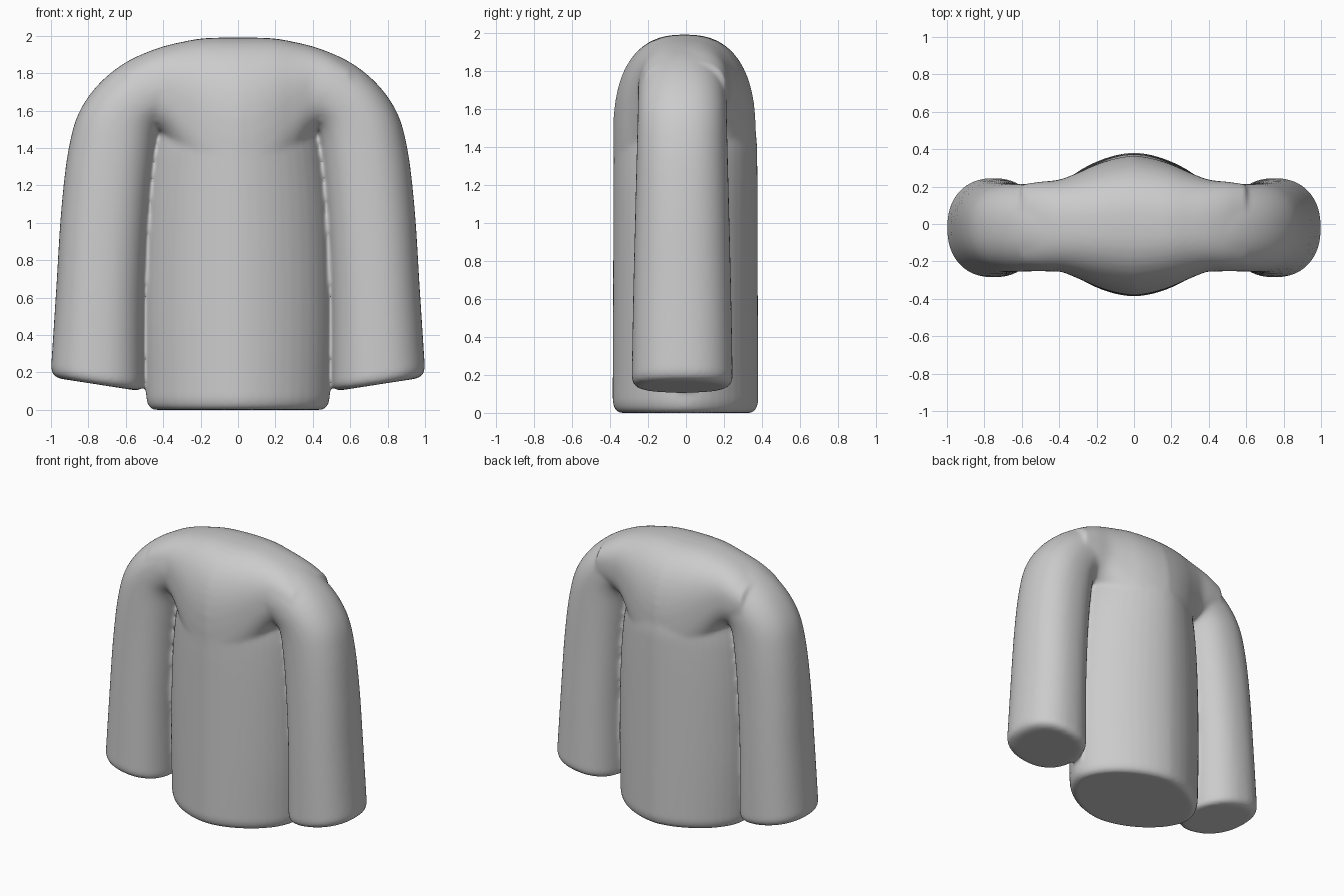
import bpy, bmesh, math

if "Cube" in bpy.data.objects:
    bpy.data.objects.remove(bpy.data.objects["Cube"])

N = 48  # points around each cross-section


def power(v, e):
    return math.copysign(abs(v) ** e, v)


def smooth_path(rows, steps=6):
    """Catmull-Rom interpolation through rows of section parameters."""
    p = [rows[0]] + rows + [rows[-1]]
    out = []
    for i in range(1, len(p) - 2):
        for s in range(steps):
            t = s / steps
            out.append(tuple(
                0.5 * (2 * b + (c - a) * t + (2 * a - 5 * b + 4 * c - d) * t * t
                       + (3 * b - a - 3 * c + d) * t ** 3)
                for a, b, c, d in zip(p[i - 1], p[i], p[i + 1], p[i + 2])))
    return out + [rows[-1]]


def loft(bm, rows, exponent, y0):
    """Each row: inner x, inner z, outer x, outer z, half depth in y."""
    rings = []
    for ix, iz, ox, oz, ry in rows:
        ring = []
        for k in range(N):
            a = 2 * math.pi * k / N
            u = power(math.cos(a), 2 / exponent)
            v = power(math.sin(a), 2 / exponent)
            ring.append(bm.verts.new(((ix + ox) / 2 + (ox - ix) / 2 * u, y0 + ry * v,
                                      (iz + oz) / 2 + (oz - iz) / 2 * u)))
        rings.append(ring)
    faces = []
    for r, q in zip(rings, rings[1:]):
        for k in range(N):
            faces.append(bm.faces.new((r[k], r[(k + 1) % N], q[(k + 1) % N], q[k])))
    faces.append(bm.faces.new(rings[0][::-1]))
    faces.append(bm.faces.new(rings[-1]))
    bmesh.ops.recalc_face_normals(bm, faces=faces)


bm = bmesh.new()

# Torso: (z, half width, half depth), with a rounded hem
body = smooth_path([(0.06, 0.492, 0.384), (0.5, 0.502, 0.382), (1.0, 0.492, 0.38),
                    (1.3, 0.468, 0.379), (1.45, 0.44, 0.374), (1.6, 0.40, 0.345),
                    (1.78, 0.33, 0.295), (1.88, 0.24, 0.23)])
body = [(0.0, 0.455, 0.35), (0.018, 0.48, 0.373)] + body
loft(bm, [(-w, z, w, z, d) for z, w, d in body], 1.75, -0.003)

# Yoke across the shoulders: (x, bottom z, top z, half depth)
half = smooth_path([(0.0, 0.90, 1.990, 0.377), (0.1, 0.95, 1.990, 0.360),
                    (0.2, 1.08, 1.985, 0.328), (0.3, 1.28, 1.967, 0.283),
                    (0.4, 1.46, 1.943, 0.245), (0.5, 1.52, 1.906, 0.234),
                    (0.6, 1.56, 1.85, 0.22)])
yoke = [(-x, b, t, d) for x, b, t, d in half[:0:-1]] + half
loft(bm, [(x, b, x, t, d) for x, b, t, d in yoke], 2.5, -0.008)

# Sleeves: cuff to shoulder, mirrored
arm = smooth_path([(0.503, 0.14, 1.0, 0.22, 0.266), (0.5, 0.6, 0.972, 0.65, 0.258),
                   (0.48, 1.0, 0.945, 1.07, 0.248), (0.453, 1.3, 0.905, 1.40, 0.24),
                   (0.42, 1.49, 0.84, 1.61, 0.235), (0.35, 1.54, 0.70, 1.785, 0.233),
                   (0.25, 1.53, 0.50, 1.907, 0.233), (0.10, 1.51, 0.25, 1.96, 0.225)])
arm = [(0.54, 0.103, 0.96, 0.168, 0.228), (0.512, 0.115, 0.99, 0.188, 0.256)] + arm
for s in (1, -1):
    loft(bm, [(s * a, b, s * c, d, e) for a, b, c, d, e in arm], 2.25, -0.02)

mesh = bpy.data.meshes.new("sweater")
bm.to_mesh(mesh)
bm.free()
sweater = bpy.data.objects.new("sweater", mesh)
bpy.context.collection.objects.link(sweater)

# Fuse torso, yoke and sleeves into one soft surface
fuse = sweater.modifiers.new("fuse", 'REMESH')
fuse.mode = 'VOXEL'
fuse.voxel_size = 0.0115
fuse.use_smooth_shade = True
soften = sweater.modifiers.new("soften", 'SMOOTH')
soften.factor = 0.5
soften.iterations = 18
